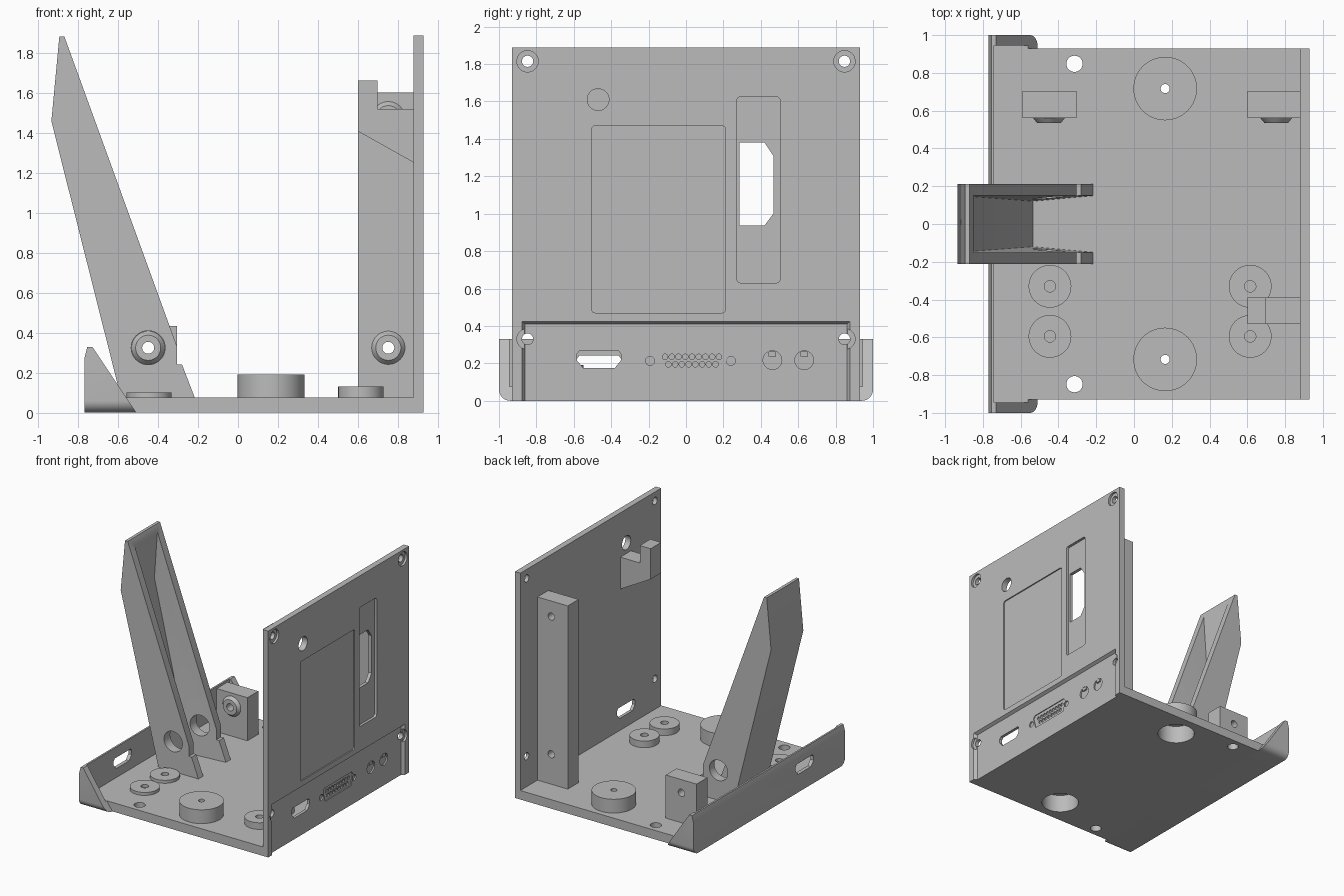
import bpy, bmesh
from math import cos, sin, tau
from mathutils import Vector

cube = bpy.data.objects.get("Cube")
if cube:
    bpy.data.objects.remove(cube, do_unlink=True)

grey = bpy.data.materials.new("light_grey")
grey.use_nodes = True
grey.diffuse_color = (0.5, 0.5, 0.5, 1)
grey.node_tree.nodes["Principled BSDF"].inputs["Base Color"].default_value = (0.5, 0.5, 0.5, 1)

# Ways of placing a 2D profile across each axis
PLACE = {"x": lambda p, d: (d, p[0], p[1]),
         "y": lambda p, d: (p[0], d, p[1]),
         "z": lambda p, d: (p[0], p[1], d)}


def finish(name, bm):
    bmesh.ops.recalc_face_normals(bm, faces=bm.faces)
    mesh = bpy.data.meshes.new(name)
    bm.to_mesh(mesh)
    bm.free()
    mesh.materials.append(grey)
    obj = bpy.data.objects.new(name, mesh)
    bpy.context.scene.collection.objects.link(obj)
    return obj


def loft(name, axis, lower, upper, a, b):
    bm = bmesh.new()
    low = [bm.verts.new(PLACE[axis](p, a)) for p in lower]
    top = [bm.verts.new(PLACE[axis](p, b)) for p in upper]
    bm.faces.new(low)
    bm.faces.new(top)
    for i in range(len(low)):
        j = (i + 1) % len(low)
        bm.faces.new((low[i], low[j], top[j], top[i]))
    return finish(name, bm)


def prism(name, axis, pts, a, b):
    return loft(name, axis, pts, pts, a, b)


def rect(u0, u1, v0, v1):
    return [(u0, v0), (u1, v0), (u1, v1), (u0, v1)]


def rounded(u0, u1, v0, v1, r):
    corners = [(u1 - r, v1 - r), (u0 + r, v1 - r), (u0 + r, v0 + r), (u1 - r, v0 + r)]
    return [(u + r * cos(tau * (k + i / 4) / 4), v + r * sin(tau * (k + i / 4) / 4))
            for k, (u, v) in enumerate(corners) for i in range(5)]


def circle(c, r, n=40):
    return [(c[0] + r * cos(tau * i / n), c[1] + r * sin(tau * i / n)) for i in range(n)]


def disc(name, axis, c, r, a, b, r2=None, n=40):
    return loft(name, axis, circle(c, r, n), circle(c, r2 or r, n), a, b)


def cut(obj, cutters):
    for c in cutters:
        c.hide_render = True
        mod = obj.modifiers.new("cut", "BOOLEAN")
        mod.operation, mod.solver, mod.object = "DIFFERENCE", "EXACT", c
    bpy.context.view_layer.update()
    graph = bpy.context.evaluated_depsgraph_get()
    mesh = bpy.data.meshes.new_from_object(obj.evaluated_get(graph))
    obj.modifiers.clear()
    obj.data = mesh
    for c in cutters:
        bpy.data.objects.remove(c, do_unlink=True)


T = 0.075            # floor thickness
IN, OUT = 0.88, 0.93  # rear panel inner and outer planes

# Floor with mounting holes and hollow feet
floor = prism("floor", "z", rect(-0.74, 0.9, -0.93, 0.93), 0, T)
cut(floor, [disc("hole", "z", (-0.315, s * 0.848), 0.043, -1, 1) for s in (-1, 1)] +
    [disc("foot_bore", "z", (0.165, s * 0.717), 0.145, -1, 1) for s in (-1, 1)])
for s, side in ((-1, "front"), (1, "back")):
    c = (0.165, s * 0.717)
    foot = disc("foot_cup_" + side, "z", c, 0.168, 0.03, 0.19, n=64)
    cut(foot, [disc("bore", "z", c, 0.145, -1, 0.15), disc("pin", "z", c, 0.024, 0, 1)])

# Round standoffs with blind holes
for x, top in ((-0.445, 0.10), (0.615, 0.13)):
    for y in (-0.33, -0.595):
        pad = disc("standoff", "z", (x, y), 0.113, 0.05, top, n=48)
        cut(pad, [disc("blind", "z", (x, y), 0.03, T, 1)])

# End lip with triangular cheeks and rounded lower corners
lip = prism("end_lip", "y", [(-0.77, 0), (-0.51, 0), (-0.73, 0.33), (-0.755, 0.33), (-0.77, 0.27)], -1, 1)
bm = bmesh.new()
bm.from_mesh(lip.data)
edges = [e for e in bm.edges if all(v.co.z < 0.001 for v in e.verts)
         and abs(e.verts[0].co.y - e.verts[1].co.y) < 0.001]
bmesh.ops.bevel(bm, geom=edges, offset=0.06, segments=8, profile=0.5, affect="EDGES")
bm.to_mesh(lip.data)
bm.free()


def port(dz):
    return [(y, z + dz) for y, z in ((-0.57, 0.267), (-0.36, 0.267), (-0.348, 0.25), (-0.348, 0.215),
                                     (-0.38, 0.176), (-0.55, 0.176), (-0.583, 0.215), (-0.583, 0.25))]


cut(lip, [prism("tray", "y", rect(-0.74, 0, T, 1), -0.945, 0.945),
          prism("port", "x", port(-0.025), -1, -0.6)])

# Rear panel with recesses, ports and screw holes
panel = prism("rear_panel", "x", rect(-0.93, 0.93, 0, 1.89), IN, OUT)
cuts = [loft("port_bay", "x", rect(-0.86, 0.86, -0.1, 0.41), rect(-0.88, 0.88, -0.1, 0.427), 0.905, 0.935),
        prism("label_recess", "x", rounded(-0.505, 0.212, 0.47, 1.47, 0.02), 0.92, 1),
        prism("slot_recess", "x", rounded(0.272, 0.503, 0.63, 1.625, 0.02), 0.908, 1),
        prism("slot", "x", [(0.287, 0.937), (0.42, 0.937), (0.467, 1.0), (0.467, 1.31),
                            (0.42, 1.38), (0.287, 1.38)], 0.8, 1),
        disc("round_hole", "x", (-0.47, 1.61), 0.058, 0.8, 1),
        prism("port", "x", port(0), 0.8, 1),
        prism("connector", "x", [(-0.14, 0.16), (0.2, 0.16), (0.225, 0.25), (0.21, 0.273),
                                 (-0.15, 0.273), (-0.166, 0.25)], 0.898, 1)]
for s in (-1, 1):
    for z in (0.33, 1.815):
        cuts += [disc("screw", "x", (s * 0.847, z), 0.03, 0.8, 1),
                 disc("screw_head", "x", (s * 0.847, z), 0.057, 0.912, 1)]
for row, z in ((9, 0.235), (8, 0.195)):
    cuts += [disc("pin", "x", (0.032 + (i - (row - 1) / 2) * 0.036, z), 0.015, 0.889, 1, n=12)
             for i in range(row)]
cuts += [disc("side_screw", "x", (y, 0.213), 0.024, 0.893, 1, n=20) for y in (-0.192, 0.24)]
cuts += [disc("socket", "x", (y, 0.217), 0.05, 0.893, 1) for y in (0.462, 0.632)]
cut(panel, cuts)
for y in (0.462, 0.632):
    prism("socket_key", "x", rect(y - 0.02, y + 0.02, 0.237, 0.264), 0.885, 0.905)

# Screw blocks with conical bosses
for name, x0, x1, xc, top, heights in (("short_block", -0.59, -0.305, -0.45, 0.435, [0.325]),
                                       ("tall_block", 0.6, 0.89, 0.753, 1.605, [0.325, 1.475])):
    block = prism(name, "y", rect(x0, x1, 0.05, top), 0.56, 0.703)
    cut(block, [disc("bore", "y", (xc, z), 0.03, 0, 1) for z in heights])
    for z in heights:
        boss = disc(name + "_boss", "y", (xc, z), 0.085, 0.562, 0.535, 0.063)
        cut(boss, [disc("bore", "y", (xc, z), 0.03, 0, 1)])

# Stepped bracket on the panel
prism("stepped_bracket", "y", [(0.6, 1.41), (0.885, 1.25), (0.885, 1.52), (0.7, 1.52),
                               (0.7, 1.665), (0.6, 1.665)], -0.53, -0.39)

# Leaning channel arm
arm = prism("leaning_arm", "y", [(-0.58, 0.05), (-0.207, 0.05), (-0.28, 0.24), (-0.305, 0.24),
                                 (-0.305, 0.33), (-0.87, 1.885), (-0.895, 1.885), (-0.935, 1.46)],
            -0.213, 0.213)
bm = bmesh.new()
for s in (-1, 1):
    for x, y, z in ((-0.85, 0.15, 1.83), (-0.875, 0.147, 1.44), (-0.525, 0.12, 0.04),
                    (-0.2, 0.15, 0.04), (-0.2, 0.15, 0.5), (-0.6, 0.15, 1.83)):
        bm.verts.new(Vector((x, s * y, z)))
hull = bmesh.ops.convex_hull(bm, input=bm.verts)
bmesh.ops.delete(bm, geom=[v for v in bm.verts if not v.link_faces], context="VERTS")
cut(arm, [finish("channel", bm), disc("pivot", "y", (-0.45, 0.325), 0.085, -0.5, 0.5)])

# Smooth round walls, keep sharp edges
for obj in bpy.context.scene.objects:
    obj.select_set(obj.type == "MESH")
bpy.context.view_layer.objects.active = panel
bpy.ops.object.shade_smooth_by_angle()
